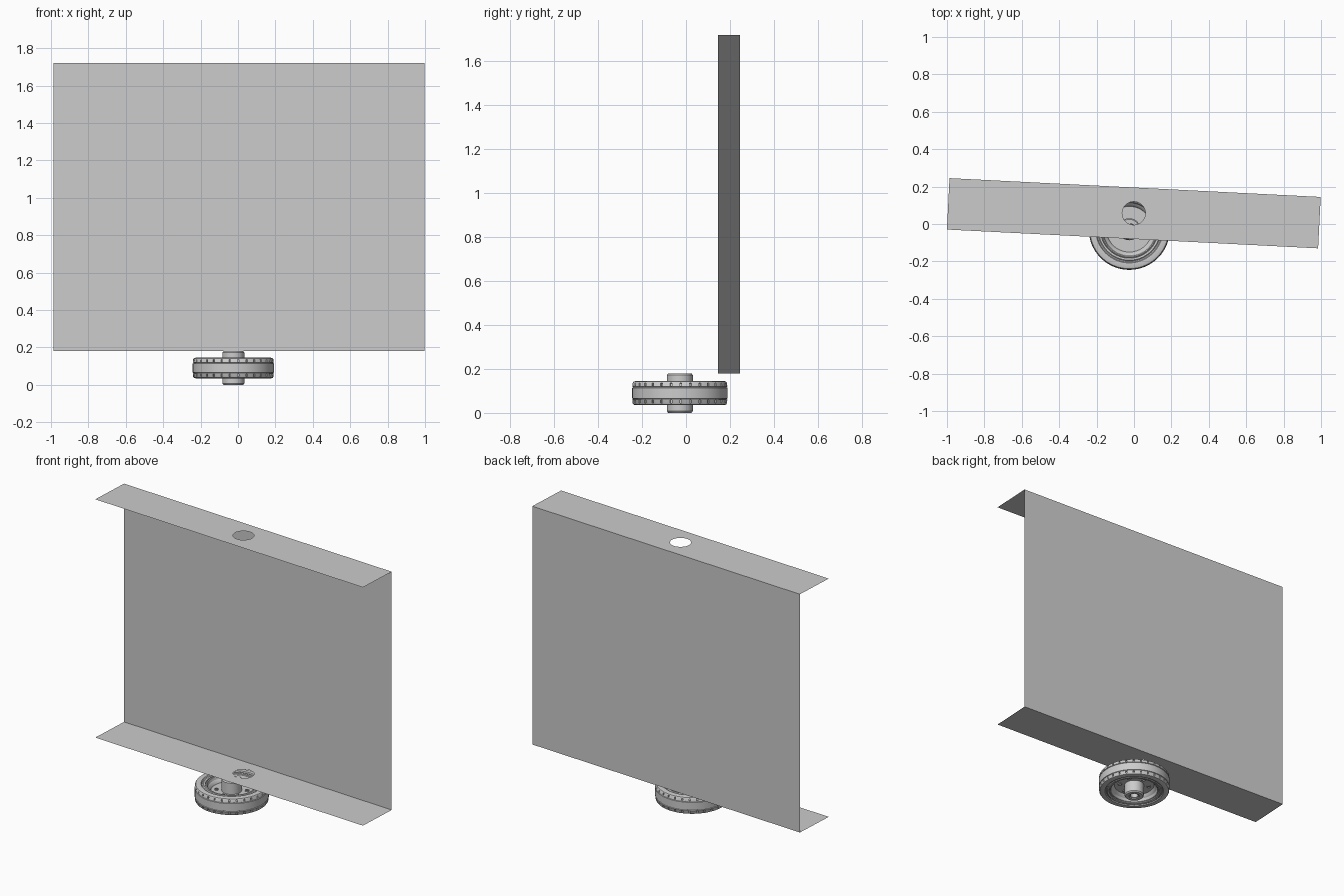
import bpy, bmesh, math
from mathutils import Vector, Matrix

cube = bpy.data.objects.get("Cube")
if cube:
    bpy.data.objects.remove(cube)


def make_material(name, value):
    m = bpy.data.materials.new(name)
    m.use_nodes = True
    col = (value, value, value, 1)
    m.diffuse_color = col
    m.node_tree.nodes["Principled BSDF"].inputs["Base Color"].default_value = col
    return m


grey = make_material("light grey", 0.6)


def finish(name, bm, matrix, smooth=True):
    bmesh.ops.recalc_face_normals(bm, faces=bm.faces)
    me = bpy.data.meshes.new(name)
    bm.to_mesh(me)
    bm.free()
    me.materials.append(grey)
    ob = bpy.data.objects.new(name, me)
    ob.matrix_world = matrix
    bpy.context.collection.objects.link(ob)
    if smooth:
        bpy.ops.object.select_all(action='DESELECT')
        ob.select_set(True)
        bpy.context.view_layer.objects.active = ob
        bpy.ops.object.shade_smooth_by_angle(angle=math.radians(30))
    return ob


def lathe(bm, profile, angles, closed=False):
    """Revolve (radius, z) points about z; returns the faces row by row."""
    rings = [[bm.verts.new((r * math.cos(a), r * math.sin(a), z)) for a in angles]
             for r, z in profile]
    if closed:
        rings.append(rings[0])
    n = len(angles)
    return [[bm.faces.new((lo[i], lo[(i + 1) % n], hi[(i + 1) % n], hi[i]))
             for i in range(n)] for lo, hi in zip(rings, rings[1:])]


def mirrored(half):
    return half + [(r, -z) for r, z in reversed(half)]


def even(n):
    return [2 * math.pi * i / n for i in range(n)]


# Sheet panel: upright web with a holed flange at the top and bottom
LENGTH, DEPTH, LOW, HIGH = 1.987, 0.275, 0.18, 1.72
panel = Matrix.Translation((-0.001, 0.0575, 0)) @ Matrix.Rotation(math.radians(-2.9), 4, 'Z')
X, Y = LENGTH / 2, DEPTH / 2

bm = bmesh.new()
bm.faces.new([bm.verts.new(p) for p in
              ((-X, Y, LOW), (X, Y, LOW), (X, Y, HIGH), (-X, Y, HIGH))])
finish("web_panel", bm, panel, False)

for name, z in (("bottom_flange", LOW), ("top_flange", HIGH)):
    bm = bmesh.new()
    rim = [(-X, -Y), (X, -Y), (X, Y), (-X, Y)]
    hole = [(0.062 * math.cos(a), 0.062 * math.sin(a)) for a in even(40)]
    for loop in (rim, hole):
        vs = [bm.verts.new((x, y, z)) for x, y in loop]
        for i, v in enumerate(vs):
            bm.edges.new((v, vs[i - 1]))
    bmesh.ops.triangle_fill(bm, edges=bm.edges[:], use_beauty=True, normal=Vector((0, 0, 1)))
    finish(name, bm, panel, False)

# Wheel, lying flat with its axle upright
wheel = Matrix.Translation((-0.025, -0.028, 0.09))

# Tyre, with a row of slots sunk into each shoulder
NOTCHES = 30
step = 2 * math.pi / NOTCHES
angles = []
for i in range(NOTCHES):
    angles += [i * step, i * step + 0.04, i * step + 0.11, i * step + 0.16]
half = [(0.152, 0.035), (0.155, 0.05), (0.165, 0.052), (0.17, 0.048), (0.176, 0.048),
        (0.18, 0.054), (0.202, 0.055), (0.211, 0.052), (0.215, 0.046), (0.216, 0.032),
        (0.217, 0.03), (0.213, 0.028), (0.213, 0.026), (0.217, 0.024)]
bm = bmesh.new()
rows = lathe(bm, mirrored(half), angles, closed=True)
slots = []
for row in rows:
    c = row[0].calc_center_median()
    if math.hypot(c.x, c.y) > 0.213 and 0.035 < abs(c.z) < 0.045:
        slots += row[::4]
bmesh.ops.recalc_face_normals(bm, faces=bm.faces)
bmesh.ops.inset_individual(bm, faces=slots, thickness=0.0006, depth=-0.009)
finish("tyre", bm, wheel)

# Dished rim with a flat disc in the middle
half = [(0.153, 0.034), (0.153, 0.046), (0.149, 0.049), (0.144, 0.046), (0.138, 0.03),
        (0.128, 0.022), (0.122, 0.010), (0.05, 0.010)]
bm = bmesh.new()
lathe(bm, mirrored(half), even(64), closed=True)
finish("rim", bm, wheel)

# Axle hub, bored through
half = [(0.059, 0.0), (0.059, 0.082), (0.053, 0.09), (0.032, 0.09), (0.03, 0.084),
        (0.024, 0.084), (0.022, 0.06)]
bm = bmesh.new()
lathe(bm, mirrored(half)[:-1], even(48), closed=True)
finish("hub", bm, wheel)

# Ring of hollow bolts through the disc
bm = bmesh.new()
for a in even(6):
    part = bmesh.new()
    lathe(part, mirrored([(0.013, 0.016), (0.008, 0.016), (0.008, 0.008)]),
          even(16), closed=True)
    a += math.pi / 6
    part.transform(Matrix.Translation((0.09 * math.cos(a), 0.09 * math.sin(a), 0)))
    temp = bpy.data.meshes.new("bolt_piece")
    part.to_mesh(temp)
    part.free()
    bm.from_mesh(temp)
    bpy.data.meshes.remove(temp)
finish("wheel_bolts", bm, wheel)
